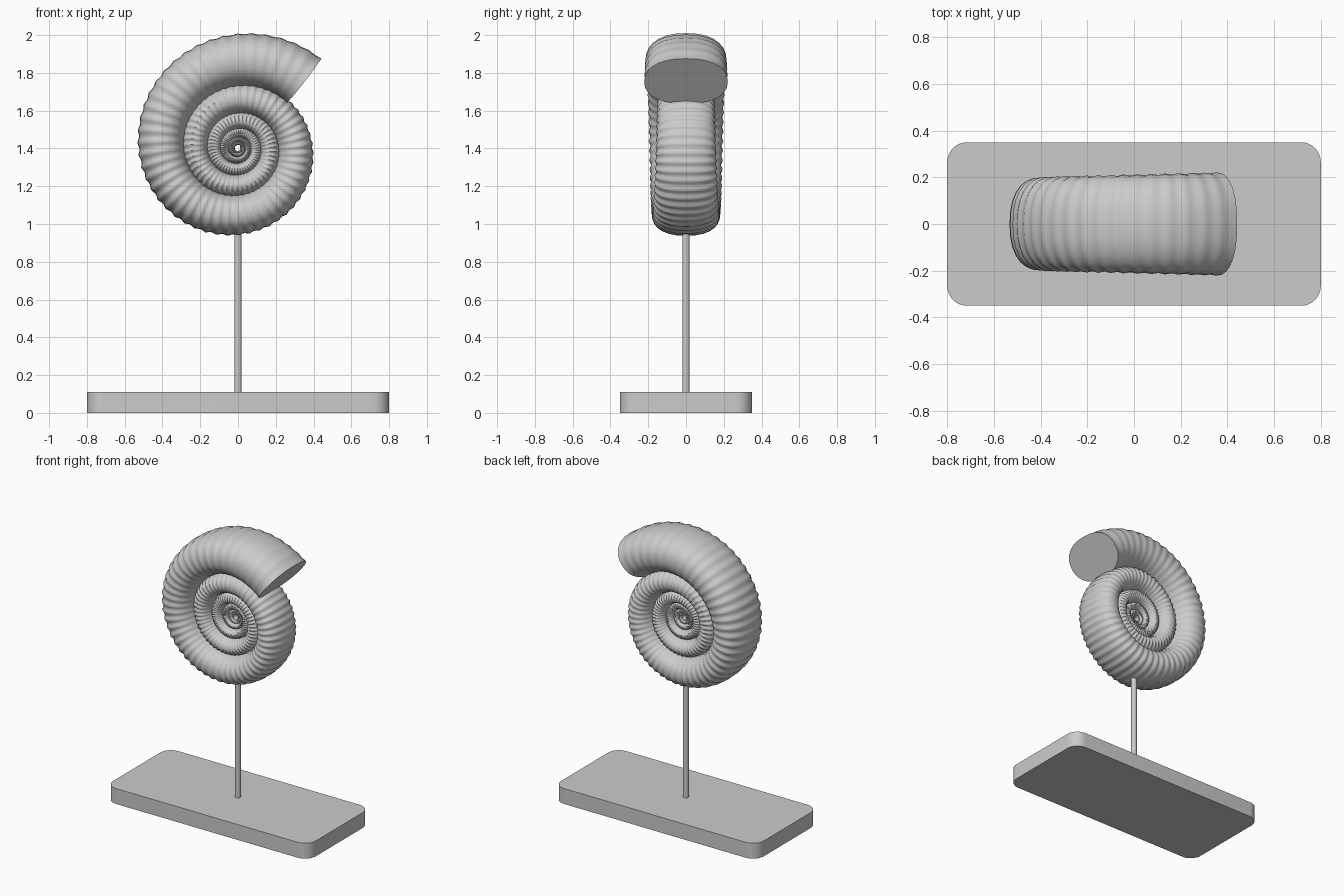
import bpy, bmesh, math
from math import sin, cos, exp, pi

cube = bpy.data.objects.get("Cube")
if cube:
    bpy.data.objects.remove(cube, do_unlink=True)

stone = bpy.data.materials.new("grey_stone")
stone.use_nodes = True
GREY = (0.6, 0.6, 0.6, 1)
stone.diffuse_color = GREY
stone.node_tree.nodes["Principled BSDF"].inputs["Base Color"].default_value = GREY


def finish(bm, name, angle):
    bmesh.ops.recalc_face_normals(bm, faces=bm.faces)
    mesh = bpy.data.meshes.new(name)
    bm.to_mesh(mesh)
    bm.free()
    mesh.materials.append(stone)
    obj = bpy.data.objects.new(name, mesh)
    bpy.context.collection.objects.link(obj)
    bpy.ops.object.select_all(action='DESELECT')
    obj.select_set(True)
    bpy.context.view_layer.objects.active = obj
    bpy.ops.object.shade_smooth_by_angle(angle=math.radians(angle))
    return obj


def power(v, p):
    return math.copysign(abs(v) ** p, v)


# Coiled shell: a ribbed oval section swept along a shrinking spiral
CENTRE_Z, START, GROWTH = 1.4, math.radians(45), 0.091
TURNS, RIBS, STEPS, SIDES = 6, 50, 5, 28


def section(bm, t):
    scale = exp(-GROWTH * t)
    outer, half = 0.645 * scale, 0.148 * scale
    width = 0.218 * exp(-0.062 * t)
    rib = (0.5 + 0.5 * cos(t * RIBS)) ** 1.5
    strength = 0.012 + 0.022 * min(1, t / 2.5)
    ring = []
    for i in range(SIDES):
        a = 2 * pi * i / SIDES
        across, along = power(cos(a), 0.85), power(sin(a), 0.9)
        # Ribs are strongest on the outer edge and fade inward
        swell = 1 + strength * rib * (1.3 + sin(a))
        r = outer - half + half * along * swell
        ang = START + t + 0.037 * along
        ring.append(bm.verts.new((r * cos(ang), width * across * swell,
                                  CENTRE_Z + r * sin(ang))))
    return ring


bm = bmesh.new()
count = TURNS * RIBS * STEPS
rings = [section(bm, 2 * pi * TURNS * n / count) for n in range(count + 1)]
for one, two in zip(rings, rings[1:]):
    for i in range(SIDES):
        j = (i + 1) % SIDES
        bm.faces.new((one[i], one[j], two[j], two[i]))
bm.faces.new(rings[0])
bm.faces.new(rings[-1])
finish(bm, "spiral_shell", 50)

# Support rod
bm = bmesh.new()
bmesh.ops.create_cone(bm, cap_ends=True, segments=24, radius1=0.019, radius2=0.019, depth=0.9)
bmesh.ops.translate(bm, verts=bm.verts, vec=(0, 0, 0.55))
finish(bm, "support_rod", 40)

# Rounded rectangular base
bm = bmesh.new()
bmesh.ops.create_cube(bm, size=1)
bmesh.ops.scale(bm, verts=bm.verts, vec=(1.6, 0.7, 0.11))
bmesh.ops.translate(bm, verts=bm.verts, vec=(0, 0, 0.055))
upright = [e for e in bm.edges if abs(e.verts[0].co.z - e.verts[1].co.z) > 0.05]
bmesh.ops.bevel(bm, geom=upright, offset=0.085, segments=8, profile=0.5, affect='EDGES')
finish(bm, "display_base", 40)
